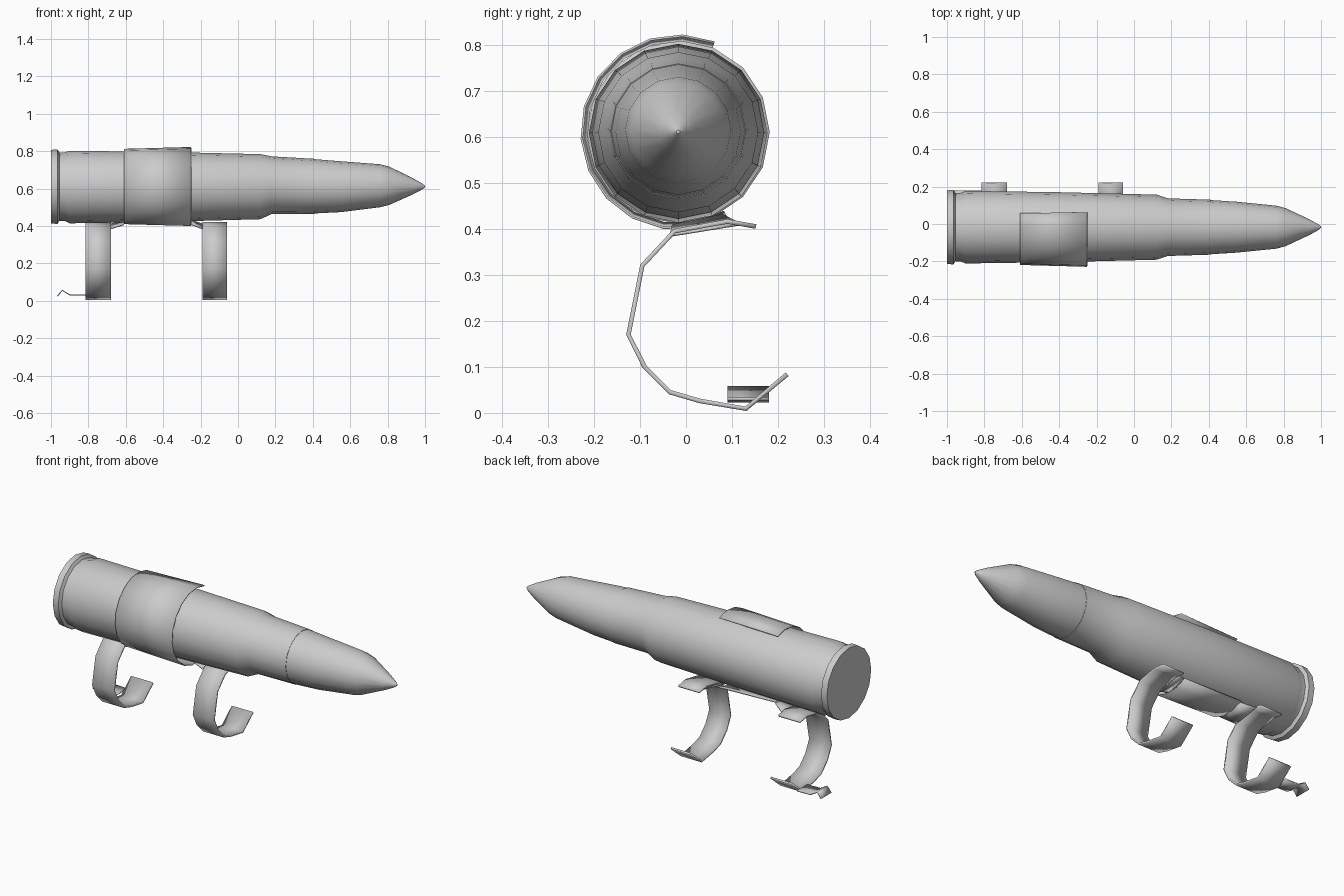
import bpy, math

if "Cube" in bpy.data.objects:
    bpy.data.objects.remove(bpy.data.objects["Cube"])

CY = -0.017  # axis offset of the round


def make(name, verts, faces, angle=35, thickness=0):
    me = bpy.data.meshes.new(name)
    me.from_pydata(verts, [], faces)
    me.update()
    ob = bpy.data.objects.new(name, me)
    bpy.context.collection.objects.link(ob)
    bpy.ops.object.select_all(action='DESELECT')
    ob.select_set(True)
    bpy.context.view_layer.objects.active = ob
    bpy.ops.object.shade_smooth_by_angle(angle=math.radians(angle))
    if thickness:
        mod = ob.modifiers.new("thickness", 'SOLIDIFY')
        mod.thickness = thickness
        mod.offset = 0
    return ob


def grid_faces(rows, cols, closed=False):
    n = cols if closed else cols - 1
    return [(i * cols + j, i * cols + (j + 1) % cols,
             (i + 1) * cols + (j + 1) % cols, (i + 1) * cols + j)
            for i in range(rows - 1) for j in range(n)]


def lathe(name, profile, sides):
    verts = []
    for x, r, cz in profile:
        for j in range(sides):
            a = 2 * math.pi * j / sides
            verts.append((x, CY + r * math.cos(a), cz + r * math.sin(a)))
    faces = grid_faces(len(profile), sides, True)
    faces.append(tuple(reversed(range(sides))))
    last = (len(profile) - 1) * sides
    faces.append(tuple(range(last, last + sides)))
    return make(name, verts, faces)


# Case with rim, extraction groove and shoulder
lathe("cartridge_case", [
    (-1.0, 0.197, 0.61), (-0.965, 0.199, 0.61), (-0.955, 0.182, 0.61),
    (-0.925, 0.184, 0.61), (-0.90, 0.194, 0.608), (-0.4, 0.187, 0.609),
    (0.12, 0.174, 0.61), (0.18, 0.154, 0.618), (0.41, 0.147, 0.612)], 16)

# Pointed projectile
lathe("projectile", [
    (0.38, 0.145, 0.613), (0.41, 0.145, 0.612), (0.55, 0.136, 0.61), (0.76, 0.115, 0.615),
    (0.81, 0.102, 0.615), (0.94, 0.041, 0.612), (0.985, 0.016, 0.611),
    (1.0, 0.004, 0.611)], 16)

# Partial sleeve wrapped round the front side of the case
verts, n = [], 13
for x, r in ((-0.61, 0.200), (-0.25, 0.210)):
    for j in range(n):
        a = math.radians(68 + (300 - 68) * j / (n - 1))
        verts.append((x, CY + r * math.cos(a), 0.61 + r * math.sin(a)))
make("sleeve", verts, grid_faces(2, n), thickness=0.005)

# Hooked ribbon legs
HOOK = [(0.152, 0.405), (0.09, 0.416), (-0.025, 0.395), (-0.095, 0.32),
        (-0.125, 0.17), (-0.09, 0.10), (-0.035, 0.045), (0.03, 0.026),
        (0.13, 0.009), (0.22, 0.084)]


def ribbon(name, x0, x1):
    v = [(x, y, z) for y, z in HOOK for x in (x0, x1)]
    make(name, v, grid_faces(len(HOOK), 2), thickness=0.01)


def flare(name, xs, xh):
    # webbing from the sleeve edge to the top of a hook
    v = [(xs, -0.03, 0.407), (xs, 0.08, 0.43), (xh, -0.035, 0.385), (xh, 0.12, 0.41)]
    make(name, v, [(0, 1, 3, 2)], thickness=0.005)


ribbon("rear_hook", -0.815, -0.68)
ribbon("front_hook", -0.19, -0.06)
flare("rear_web", -0.61, -0.68)
flare("front_web", -0.25, -0.19)

# Curled tab at the foot of the rear hook
tab = [(-0.815, 0.03), (-0.90, 0.032), (-0.94, 0.056), (-0.965, 0.025)]
make("rear_foot_tab", [(x, y, z) for x, z in tab for y in (0.09, 0.18)],
     grid_faces(len(tab), 2), thickness=0.006)
